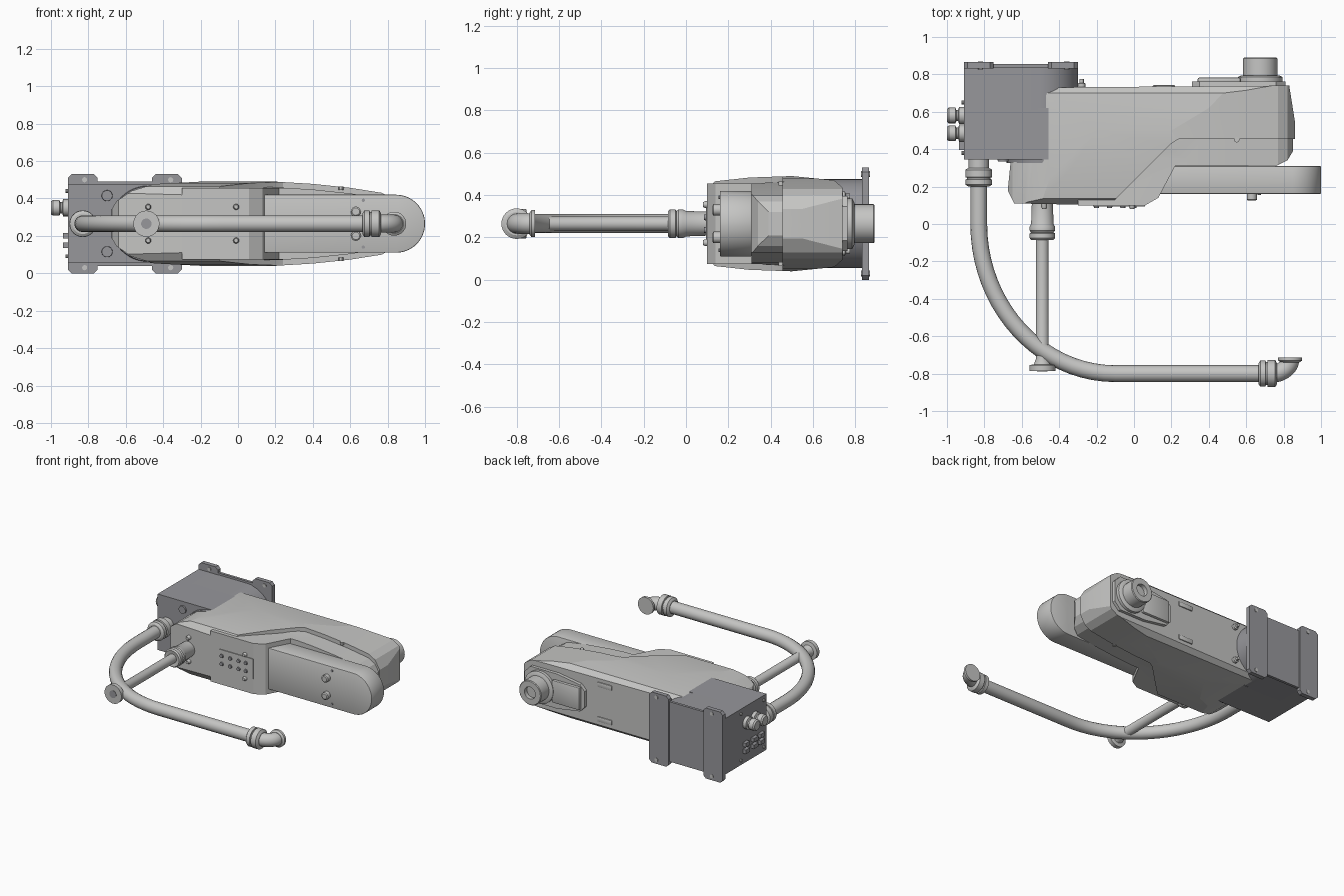
import bpy, bmesh, math
from mathutils import Vector

cube = bpy.data.objects.get("Cube")
if cube:
    bpy.data.objects.remove(cube)

ZC = 0.265  # height of the symmetry plane


def material(name, rgb):
    m = bpy.data.materials.new(name)
    m.use_nodes = True
    m.diffuse_color = (*rgb, 1)
    m.node_tree.nodes["Principled BSDF"].inputs["Base Color"].default_value = (*rgb, 1)
    return m


LIGHT = material("light grey", (0.56, 0.56, 0.55))
DARK = material("dark grey", (0.31, 0.31, 0.33))


def finish(name, bm, mat, angle=30):
    bmesh.ops.recalc_face_normals(bm, faces=bm.faces)
    mesh = bpy.data.meshes.new(name)
    bm.to_mesh(mesh)
    bm.free()
    ob = bpy.data.objects.new(name, mesh)
    bpy.context.collection.objects.link(ob)
    mesh.materials.append(mat)
    smooth(ob, angle)
    return ob


def smooth(ob, angle=30):
    bpy.ops.object.select_all(action='DESELECT')
    bpy.context.view_layer.objects.active = ob
    ob.select_set(True)
    bpy.ops.object.shade_smooth_by_angle(angle=math.radians(angle))


def prism(name, pts, axis, a, b, mat=LIGHT, bevel=0):
    """Extrude a 2D outline along an axis from a to b."""
    bm = bmesh.new()
    rings = []
    for h in (a, b):
        ring = []
        for p in pts:
            co = list(p)
            co.insert(axis, h)
            ring.append(bm.verts.new(co))
        rings.append(ring)
        bm.faces.new(ring)
    n = len(pts)
    for i in range(n):
        j = (i + 1) % n
        bm.faces.new((rings[0][i], rings[0][j], rings[1][j], rings[1][i]))
    if bevel:
        bmesh.ops.recalc_face_normals(bm, faces=bm.faces)
        edges = [e for e in bm.edges if e.calc_face_angle(0) > 0.5]
        bmesh.ops.bevel(bm, geom=edges, offset=bevel, segments=2, profile=0.5, affect='EDGES')
    return finish(name, bm, mat)


def box(name, x, y, z, mat=LIGHT, bevel=0):
    return prism(name, [(x[0], y[0]), (x[1], y[0]), (x[1], y[1]), (x[0], y[1])], 2, *z, mat, bevel)


def lathe(name, origin, axis, profile, mat=LIGHT, n=32):
    """Turn (radius, distance along axis) pairs about an axis; zero radius closes an end."""
    bm = bmesh.new()
    rings = []
    for r, h in profile:
        ring = []
        for i in range(n):
            t = 2 * math.pi * i / n
            co = [r * math.cos(t), r * math.sin(t)]
            co.insert(axis, h)
            ring.append(bm.verts.new(Vector(co) + Vector(origin)))
        rings.append(ring)
    for lo, hi in zip(rings, rings[1:]):
        for i in range(n):
            j = (i + 1) % n
            bm.faces.new((lo[i], lo[j], hi[j], hi[i]))
    bm.faces.new(rings[0])
    bm.faces.new(rings[-1])
    return finish(name, bm, mat)


def tube(name, knots, radius, mat=LIGHT):
    """Bezier pipe in the symmetry plane; knots are (point, handle in, handle out)."""
    cu = bpy.data.curves.new(name, 'CURVE')
    cu.dimensions = '3D'
    cu.bevel_depth, cu.bevel_resolution, cu.resolution_u = radius, 6, 20
    cu.use_fill_caps = True
    sp = cu.splines.new('BEZIER')
    sp.bezier_points.add(len(knots) - 1)
    for bp, (p, hi, ho) in zip(sp.bezier_points, knots):
        bp.co, bp.handle_left, bp.handle_right = [(q[0], q[1], ZC) for q in (p, hi, ho)]
    ob = bpy.data.objects.new(name, cu)
    bpy.context.collection.objects.link(ob)
    bpy.ops.object.select_all(action='DESELECT')
    bpy.context.view_layer.objects.active = ob
    ob.select_set(True)
    bpy.ops.object.convert(target='MESH')
    ob.data.materials.clear()
    ob.data.materials.append(mat)
    smooth(ob, 40)


def mirrored(half):
    """Close a half-width outline about the symmetry plane."""
    return [(u, ZC + w) for u, w in half] + [(u, ZC - w) for u, w in reversed(half)]


def shell(name, side, plan, section):
    """Intersect a side outline, a plan outline and a cross-section."""
    ob = prism(name, side, 2, -0.2, 0.8)
    for cutter in (prism("plan_cutter", mirrored(plan), 1, -0.2, 1),
                   prism("section_cutter", mirrored(section), 0, -1, 1.2)):
        cutter.hide_render = True
        mod = ob.modifiers.new("trim", 'BOOLEAN')
        mod.operation, mod.solver, mod.object = 'INTERSECT', 'EXACT', cutter
        bpy.context.view_layer.objects.active = ob
        bpy.ops.object.modifier_apply(modifier=mod.name)
        bpy.data.objects.remove(cutter)
    smooth(ob, 18)
    return ob


# Main arm housing, its inner lower step and the lower link
plan = [(-0.68, 0.07), (-0.65, 0.12), (-0.57, 0.175), (-0.45, 0.212), (-0.2, 0.225),
        (0.2, 0.225), (0.4, 0.213), (0.6, 0.192), (0.77, 0.165), (0.82, 0.135), (0.86, 0.07)]
section = [(0.1, 0.15), (0.135, 0.2), (0.3, 0.218), (0.5, 0.225), (0.7, 0.205), (0.74, 0.17)]
shell("arm_housing",
      [(-0.47, 0.73), (-0.6, 0.53), (-0.55, 0.42), (-0.55, 0.34), (-0.66, 0.33), (-0.675, 0.18),
       (-0.64, 0.11), (-0.13, 0.1), (0.2, 0.43), (0.24, 0.455), (0.86, 0.455), (0.86, 0.55), (0.83, 0.74)],
      plan, section)
shell("housing_step",
      [(-0.3, 0.1), (0.06, 0.1), (0.13, 0.14), (0.22, 0.31), (0.76, 0.31), (0.82, 0.34),
       (0.85, 0.39), (0.85, 0.5), (-0.3, 0.5)],
      [(x, w - 0.03) for x, w in plan], [(0, 0.19), (0.35, 0.19), (0.42, 0.2), (0.7, 0.2)])
link = [(-0.3, 0.14), (0.1, 0.155)]
link += [(0.845 + 0.155 * math.sin(t), 0.155 * math.cos(t)) for t in [i * math.pi / 40 for i in range(20)]]
link.append((1.0, 0.004))
prism("lower_link", mirrored(link), 1, 0.16, 0.31, bevel=0.006)

# Base block with rounded end, mounting flanges and base joint ring
base = [(-0.91, 0.21), (-0.51, 0.21)]
base += [(-0.51 + 0.21 * math.sin(t), 0.21 * math.cos(t)) for t in [i * math.pi / 32 for i in range(1, 16)]]
base.append((-0.3, 0.005))
prism("base_block", mirrored(base), 1, 0.61, 0.84, DARK)
box("base_front", (-0.91, -0.45), (0.345, 0.62), (0.055, 0.475), DARK)
box("base_plate", (-0.9, -0.31), (0.835, 0.855), (0.04, 0.49), DARK)
for name, x0, x1 in (("outer_flange", -0.91, -0.75), ("inner_flange", -0.46, -0.3)):
    prism(name, [(x0, 0.02), (x0 + 0.02, 0), (x1 - 0.02, 0), (x1, 0.02), (x1, 0.51),
                 (x1 - 0.02, 0.53), (x0 + 0.02, 0.53), (x0, 0.51)], 1, 0.832, 0.865, DARK)
    xm = -0.82 if x0 < -0.6 else -0.36
    for z in (0.03, 0.5):
        lathe("flange_bolt", (xm, 0, z), 1, [(0.014, 0.826), (0.014, 0.869)], LIGHT, 12)
lathe("joint_ring", (-0.48, 0, ZC), 1, [(0.2, 0.325), (0.205, 0.36)], DARK, 48)
for z in (0.115, 0.415):
    lathe("base_plug", (-0.7, 0, z), 1, [(0.028, 0.335), (0.03, 0.35)], DARK)

# Cable glands and connectors on the base side
for y in (0.485, 0.58):
    lathe("cable_gland", (0, y, 0.35), 0, [(0.034, -1.0), (0.042, -0.99), (0.042, -0.955), (0.03, -0.95),
                                           (0.03, -0.94), (0.046, -0.935), (0.046, -0.905)], LIGHT, 16)
for y in (0.42, 0.5, 0.6):
    for z in (0.15, 0.2):
        box("side_connector", (-0.935, -0.905), (y - 0.025, y + 0.025), (z - 0.015, z + 0.015), DARK)
for y in (0.38, 0.65):
    for z in (0.09, 0.44):
        lathe("side_screw", (0, y, z), 0, [(0.01, -0.922), (0.01, -0.905)], LIGHT, 10)

# Spindle with collar and end flange
lathe("spindle", (-0.49, 0, ZC), 1,
      [(0.035, -0.785), (0.07, -0.785), (0.07, -0.755), (0.045, -0.75), (0.034, -0.72), (0.034, -0.08),
       (0.06, -0.085), (0.068, -0.075), (0.068, -0.05), (0.06, -0.045), (0.068, -0.035), (0.068, -0.015),
       (0.06, 0.0), (0.056, 0.12)])
lathe("spindle_bore", (-0.49, 0, ZC), 1, [(0.028, -0.788), (0.028, -0.78)], DARK)

# Cable hose with end fittings and elbow
tube("hose", [((-0.83, 0.3), (-0.83, 0.35), (-0.83, 0.2)),
              ((-0.83, 0.0), (-0.83, 0.1), (-0.83, -0.44)),
              ((-0.1, -0.8), (-0.5, -0.8), (0.1, -0.8)),
              ((0.7, -0.8), (0.5, -0.8), (0.75, -0.8))], 0.045)
nut = [(0.055, 0), (0.07, 0.01), (0.07, 0.038), (0.062, 0.04), (0.062, 0.048), (0.072, 0.05), (0.072, 0.09), (0.055, 0.1)]
lathe("hose_fitting_base", (-0.83, 0.2, ZC), 1, nut)
lathe("hose_collar", (-0.83, 0.29, ZC), 1, [(0.055, 0), (0.055, 0.07)])
lathe("hose_fitting_end", (0.665, -0.8, ZC), 0, nut)
tube("elbow", [((0.74, -0.8), (0.7, -0.8), (0.78, -0.8)),
               ((0.835, -0.725), (0.835, -0.77), (0.835, -0.7))], 0.048)
lathe("elbow_flange", (0.835, 0, ZC), 1, [(0.05, -0.74), (0.064, -0.73), (0.064, -0.713)])

# Output boss and cover on the back of the arm
prism("back_plate", mirrored([(0.31, 0.06), (0.35, 0.1), (0.54, 0.13), (0.76, 0.13), (0.81, 0.08)]), 1, 0.73, 0.762)
box("back_cover", (0.34, 0.57), (0.755, 0.782), (ZC - 0.085, ZC + 0.085), LIGHT, 0.008)
lathe("boss_base", (0.675, 0, ZC), 1, [(0.12, 0.75), (0.12, 0.785), (0.1, 0.795)])
lathe("output_boss", (0.675, 0, ZC), 1, [(0.092, 0.78), (0.092, 0.885), (0.087, 0.89), (0.045, 0.89), (0.045, 0.86)])
for z in (ZC - 0.13, ZC + 0.13):
    box("back_slot", (0.1, 0.22), (0.725, 0.742), (z - 0.018, z + 0.018), LIGHT, 0.004)
    lathe("back_peg", (-0.28, 0, z), 1, [(0.022, 0.72), (0.022, 0.75), (0.012, 0.755), (0.012, 0.775)], LIGHT, 12)

# Front connector panel, bolts and link pegs
box("connector_panel", (-0.22, 0.06), (0.094, 0.11), (0.19, 0.34))
for x in (-0.2, -0.13, -0.06, 0.0):
    for z in (0.235, 0.295):
        lathe("port", (x, 0, z), 1, [(0.013, 0.085), (0.015, 0.1)], DARK, 12)
for x in (-0.48, -0.01):
    for z in (0.175, 0.355):
        lathe("front_bolt", (x, 0, z), 1, [(0.011, 0.08), (0.016, 0.09), (0.016, 0.12)], LIGHT, 12)
for z in (0.2, 0.33):
    lathe("link_peg", (0.63, 0, z), 1, [(0.02, 0.125), (0.027, 0.13), (0.027, 0.17)], LIGHT, 16)
for z in (0.14, 0.39):
    lathe("link_screw", (0.67, 0, z), 1, [(0.009, 0.154), (0.009, 0.165)], DARK, 10)
for z in (ZC - 0.2, ZC + 0.18):
    lathe("side_bolt", (0.55, 0.45, z), 2, [(0.014, 0), (0.014, 0.02)], LIGHT, 12)
